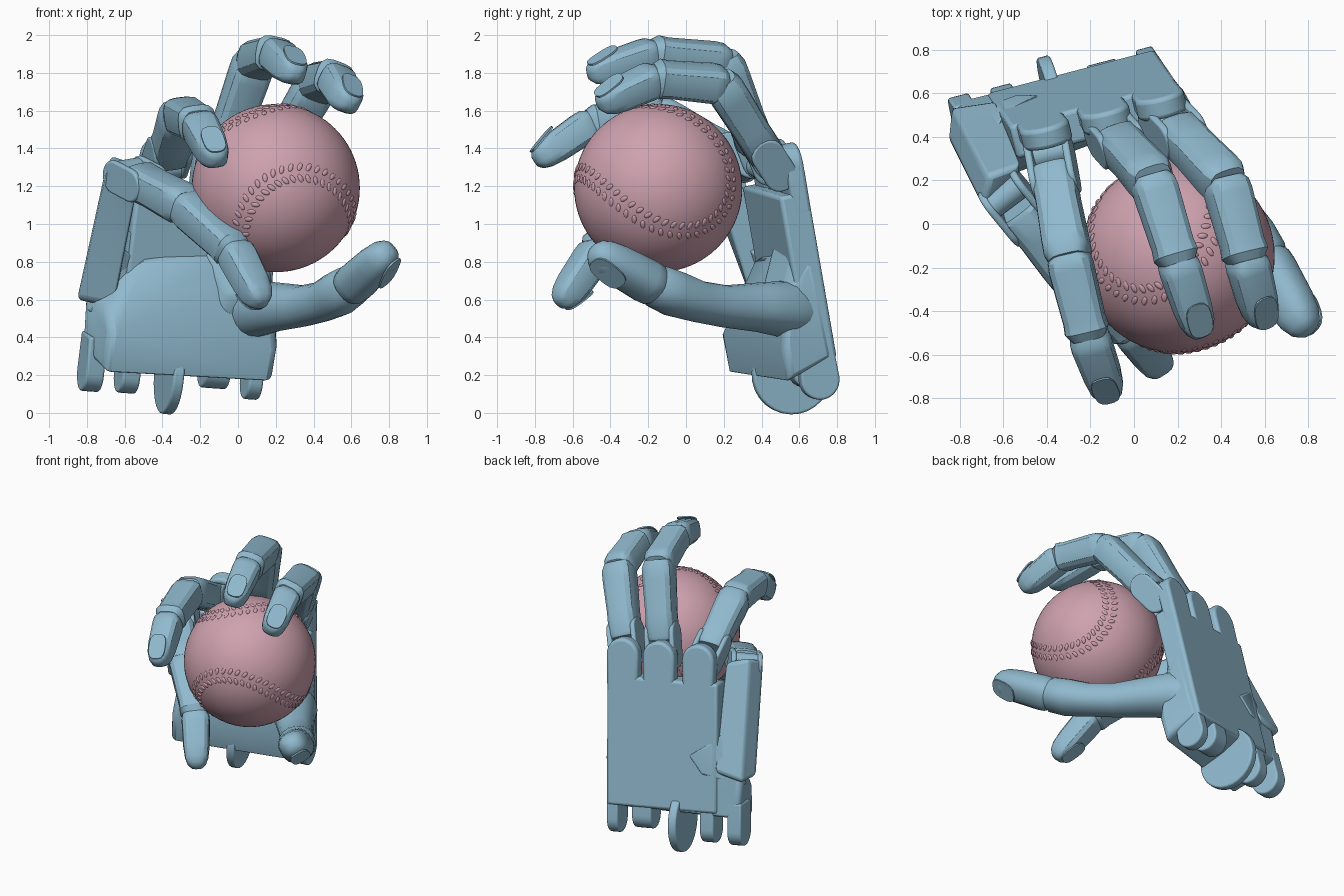
import bpy
import bmesh
from math import sin, cos, pi, radians, sqrt
from mathutils import Vector, Matrix

cube = bpy.data.objects.get("Cube")
if cube:
    bpy.data.objects.remove(cube, do_unlink=True)


def material(name, rgb):
    m = bpy.data.materials.new(name)
    m.use_nodes = True
    m.diffuse_color = (*rgb, 1)
    m.node_tree.nodes["Principled BSDF"].inputs["Base Color"].default_value = (*rgb, 1)
    return m


BLUE = material("steel blue", (0.28, 0.49, 0.62))
PINK = material("dusty pink", (0.62, 0.36, 0.43))
BALL = Vector((0.2, -0.147, 1.19))
RADIUS = 0.445
made = []


def finish(name, bm, mat, bevel=0):
    bmesh.ops.recalc_face_normals(bm, faces=bm.faces)
    mesh = bpy.data.meshes.new(name)
    bm.to_mesh(mesh)
    bm.free()
    mesh.materials.append(mat)
    ob = bpy.data.objects.new(name, mesh)
    bpy.context.collection.objects.link(ob)
    if bevel:
        mod = ob.modifiers.new("soft edges", "BEVEL")
        mod.width, mod.segments, mod.limit_method = bevel, 3, "ANGLE"
        mod.angle_limit = radians(35)
    made.append(ob)


def hull(name, points, bevel=0.02):
    bm = bmesh.new()
    verts = [bm.verts.new(p) for p in points]
    res = bmesh.ops.convex_hull(bm, input=verts)
    junk = {e for e in res["geom_interior"] + res["geom_unused"]
            if isinstance(e, bmesh.types.BMVert) and e.is_valid}
    bmesh.ops.delete(bm, geom=list(junk), context="VERTS")
    bmesh.ops.dissolve_limit(bm, angle_limit=radians(2), verts=bm.verts, edges=bm.edges)
    finish(name, bm, BLUE, bevel)


# Palm frame: u across the knuckles, v up the hand, w out of the palm
U = Vector((0.96, 0.25, -0.07)).normalized()
V = Vector((0.075, -0.18, 0.98))
V = (V - U * V.dot(U)).normalized()
W = U.cross(V)
WRIST = Vector((-0.4, 0.697, 0.21))


def P(u, v, w):
    return WRIST + U * u + V * v + W * w


def box(u0, u1, v0, v1, w0, w1):
    return [P(u, v, w) for u in (u0, u1) for v in (v0, v1) for w in (w0, w1)]


def circle(r, n=28):
    return [(r * cos(2 * pi * i / n), r * sin(2 * pi * i / n)) for i in range(n)]


# Palm body
hull("back_plate", box(-0.3, 0.5, 0.12, 1.02, 0, 0.16))
hull("palm_heel", [P(*c) for c in (
    (-0.46, 0.1, 0.01), (0.5, 0.13, 0.01), (-0.42, 0.05, 0.38), (0.53, 0.05, 0.29),
    (0.54, 0.22, 0.29), (-0.48, 0.4, 0.01), (-0.41, 0.24, 0.39), (-0.42, 0.38, 0.26),
    (-0.1, 0.48, 0.28), (0.2, 0.7, 0.16), (-0.2, 0.66, 0.16), (0.5, 0.7, 0.03),
    (0.48, 0.55, 0.2))], 0.04)
# Fleshy web between palm and thumb
hull("thumb_mound", [P(*c) for c in (
    (0.49, 0.2, 0.08), (0.49, 0.8, 0.08), (0.1, 0.75, 0.14), (0.1, 0.2, 0.2),
    (0.25, 0.5, 0.3), (0.47, 0.42, 0.27), (0.49, 0.24, 0.24))], 0.04)

# Rounded knuckle tabs along the top of the plate
for label, u in (("index", 0.39), ("middle", 0.13), ("ring", -0.155)):
    pts = box(u - 0.11, u + 0.11, 0.9, 1.1, 0, 0.1)
    pts += [P(u + a, 1.165 + b, w) for a, b in circle(0.115) for w in (0, 0.1)]
    hull(label + "_knuckle", pts)

# Wrist hinge tabs and the larger central disc
for label, u, half, v, w, r in (
        ("outer_left", 0.46, 0.04, 0.02, 0.11, 0.105), ("inner_left", 0.25, 0.07, 0.06, 0.11, 0.1),
        ("inner_right", -0.22, 0.05, 0, 0.11, 0.1), ("outer_right", -0.42, 0.05, 0, 0.11, 0.105),
        ("centre_disc", 0, 0.03, 0.025, 0.14, 0.215)):
    pts = [P(u + s * half, v + a, w + b) for a, b in circle(r) for s in (-1, 1)]
    if "disc" not in label:
        pts += box(u - half, u + half, 0.15, 0.2, 0.01, 0.2)
    hull("wrist_" + label, pts, 0.012)

# Folded outer palm panel that carries the little finger
hull("little_finger_panel", [
    (-0.855, 0.39, 0.6), (-0.84, 0.54, 0.6), (-0.64, 0.57, 0.63), (-0.66, 0.36, 0.56),
    (-0.7, 0.08, 1.31), (-0.67, 0.22, 1.37), (-0.52, 0.27, 1.32), (-0.53, 0.16, 1.22)], 0.03)
hull("panel_tongue", [Vector(c) + Vector((0, d, 0)) for d in (0, 0.07) for c in (
    (-0.66, 0.4, 0.58), (-0.42, 0.46, 0.62), (-0.34, 0.46, 0.76),
    (-0.48, 0.4, 0.87), (-0.6, 0.34, 0.98))], 0.012)
hull("panel_hinge", [P(u, v, w + d) for d in (0, 0.1) for u, v, w in (
    (-0.1, 0.51, -0.01), (-0.19, 0.39, -0.01), (-0.27, 0.62, 0), (-0.47, 0.32, 0.03),
    (-0.36, 0.7, 0.08))], 0.012)


def loft(name, centres, radii, up_hint, power, n=20):
    """Skin rounded-box rings along a path."""
    bm = bmesh.new()
    rings = []
    for i, c in enumerate(centres):
        d = (centres[min(i + 1, len(centres) - 1)] - centres[max(i - 1, 0)]).normalized()
        up = (up_hint - d * up_hint.dot(d)).normalized()
        side = d.cross(up)
        ring = []
        for a, b in circle(1, n):
            k = (abs(a) ** power + abs(b) ** power) ** (-1 / power)
            ring.append(bm.verts.new(c + (side * a + up * b * 0.95) * k * radii[i]))
        rings.append(ring)
    for r0, r1 in zip(rings, rings[1:]):
        for j in range(n):
            bm.faces.new((r0[j], r0[(j + 1) % n], r1[(j + 1) % n], r1[j]))
    bm.faces.new(rings[0])
    bm.faces.new(rings[-1])
    finish(name, bm, BLUE)


# Width along each finger bone
KNUCKLE = ((0.2, 0.85), (0.24, 0.97), (0.5, 0.94), (0.84, 1), (0.96, 1), (1.04, 0.82))
MIDDLE = ((-0.06, 0.75), (0.02, 0.97), (0.14, 1.02), (0.8, 0.95), (0.93, 1), (1.04, 0.75))
TIP = ((-0.06, 0.7), (0.04, 0.94), (0.15, 0.97), (0.6, 0.9), (0.8, 0.8),
       (0.92, 0.62), (0.98, 0.38), (1, 0.15))


def segment(name, p, q, r, shape, up, power=3.6):
    loft(name, [p.lerp(q, t) for t, _ in shape], [r * s for _, s in shape], up, power)


def outward(p, q, hinge):
    """Direction of the back of a bone, square to its hinge axis."""
    up = hinge.cross(q - p).normalized()
    return up if up.dot((p + q) / 2 - BALL) > 0 else -up


def nail(name, p, q, r, up):
    """Thin rounded plate on the outer side of a fingertip."""
    d = (q - p).normalized()
    side = d.cross(up)
    base = p.lerp(q, 0.73)
    tilt = (d - up * 0.28).normalized()
    lift = (up + d * 0.28).normalized()
    pts = []
    for a, b in circle(1, 20):
        k = (abs(a) ** 3 + abs(b) ** 3) ** (-1 / 3)
        for h in (0, 0.009):
            pts.append(base + up * r * 0.75 + side * a * k * r * 0.6
                       + tilt * b * k * r * 0.9 + lift * h)
    hull(name, pts, 0)


# Four jointed fingers: base, two joints, tip
fingers = {
    "index": (P(0.39, 1.13, 0.12), (0.42, 0.19, 1.74), (0.515, -0.16, 1.77), (0.595, -0.47, 1.63)),
    "middle": (P(0.13, 1.13, 0.12), (0.085, 0.2, 1.86), (0.2, -0.17, 1.9), (0.31, -0.52, 1.79)),
    "ring": (P(-0.155, 1.13, 0.12), (-0.3, -0.15, 1.58), (-0.21, -0.51, 1.53), (-0.105, -0.8, 1.33)),
    "little": ((-0.6, 0.15, 1.27), (-0.28, -0.24, 1.1), (-0.02, -0.47, 0.86), (0.13, -0.67, 0.57)),
}
for label, path in fingers.items():
    a, b, c, d = [Vector(p) for p in path]
    hinge = (b - a).cross(d - b).normalized()
    segment(label + "_finger_base", a, b, 0.107, KNUCKLE, outward(a, b, hinge))
    segment(label + "_finger_middle", b, c, 0.102, MIDDLE, outward(b, c, hinge))
    segment(label + "_finger_tip", c, d, 0.098, TIP, outward(c, d, hinge))
    nail(label + "_finger_nail", c, d, 0.098, outward(c, d, hinge))
    # Forked knuckle: two cheeks and a pin
    along, up = (b - a).normalized(), outward(a, b, hinge)
    for end, s in (("left", 1), ("right", -1)):
        hull(label + "_finger_cheek_" + end,
             [a + hinge * s * w + along * (x + shift) + up * y
              for x, y in circle(0.09, 20) for w in (0.072, 0.106) for shift in (0.03, 0.17)], 0.012)
    hull(label + "_finger_pin",
         [a + along * (x + 0.02) + up * (y - 0.02) + hinge * s
          for x, y in circle(0.06, 20) for s in (-0.09, 0.09)], 0)

# Thumb: smooth root, then a jointed tip
root = [Vector(p) for p in (
    (-0.02, 0.64, 0.54), (0.03, 0.6, 0.54), (0.1, 0.52, 0.55), (0.2, 0.38, 0.56),
    (0.34, 0.2, 0.565), (0.45, 0.06, 0.59), (0.53, -0.06, 0.63), (0.59, -0.15, 0.67),
    (0.62, -0.2, 0.7))]
loft("thumb_root", root, (0.09, 0.14, 0.155, 0.135, 0.115, 0.113, 0.125, 0.118, 0.08),
     Vector((0.3, 0, -1)), 2.3)
ta, tb = Vector((0.6, -0.16, 0.67)), Vector((0.8, -0.5, 0.86))
back = (ta + tb) / 2 - BALL
thumb_up = outward(ta, tb, (tb - ta).cross(back))
segment("thumb_tip", ta, tb, 0.118, TIP, thumb_up, 2.5)
nail("thumb_nail", ta, tb, 0.115, thumb_up)

# Ball
bm = bmesh.new()
bmesh.ops.create_uvsphere(bm, u_segments=64, v_segments=40, radius=RADIUS,
                          matrix=Matrix.Translation(BALL))
finish("ball", bm, PINK)

# Raised stitches in two rows along the closed seam
X = Vector((0.9, -0.35, -0.25)).normalized()
E = Vector((0.29, 0.92, -0.24))
E = (E - X * E.dot(X)).normalized()
F = X.cross(E)
Y = E * 0.378 + F * 0.926
Z = E * 0.926 - F * 0.378


def seam(t):
    return (X * (0.75 * cos(t) + 0.25 * cos(3 * t)) + Y * (0.75 * sin(t) - 0.25 * sin(3 * t))
            + Z * (sqrt(0.75) * sin(2 * t))).normalized()


bm = bmesh.new()
COUNT = 92
for i in range(COUNT):
    t = 2 * pi * i / COUNT
    n = seam(t)
    tangent = (seam(t + 0.01) - seam(t - 0.01)).normalized()
    across = n.cross(tangent)
    for s in (-1, 1):
        out = (n + across * s * 0.07).normalized()
        lean = (across * s + tangent * 0.5).normalized()
        lean = (lean - out * lean.dot(out)).normalized()
        cols = Matrix((lean * 0.024, out.cross(lean) * 0.013, out * 0.007)).transposed().to_4x4()
        bmesh.ops.create_icosphere(bm, subdivisions=2, radius=1,
                                   matrix=Matrix.Translation(BALL + out * RADIUS) @ cols)
finish("ball_stitches", bm, PINK)

# Smooth shading with sharp edges kept
bpy.ops.object.select_all(action="DESELECT")
for ob in made:
    ob.select_set(True)
bpy.context.view_layer.objects.active = made[0]
bpy.ops.object.shade_smooth_by_angle(angle=radians(32))
